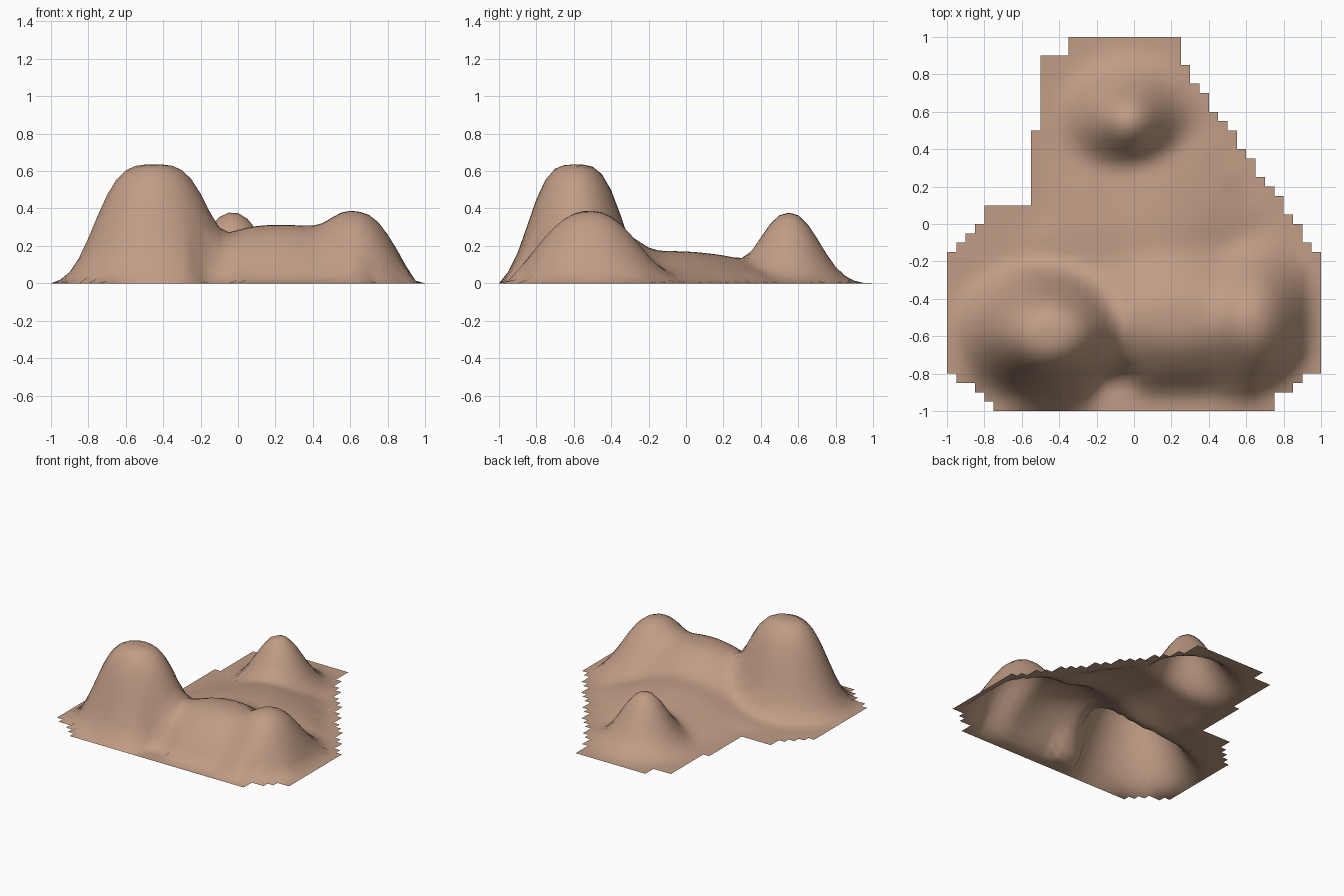
import bpy, bmesh, math

if "Cube" in bpy.data.objects:
    bpy.data.objects.remove(bpy.data.objects["Cube"])

STEP = 0.05
N = 40

# Stepped outline: from this y downwards the terrain reaches out to this x
LEFT = [(1, -.35), (.9, -.5), (.5, -.55), (.1, -.8), (0, -.85), (-.05, -.9), (-.1, -.95),
        (-.15, -1), (-.8, -.95), (-.85, -.85), (-.9, -.8), (-.95, -.75)]
RIGHT = [(1, .25), (.85, .3), (.75, .35), (.7, .4), (.6, .45), (.55, .5), (.5, .55), (.4, .6),
         (.35, .65), (.25, .7), (.2, .75), (.15, .8), (.05, .85), (0, .9), (-.1, .95),
         (-.15, 1), (-.8, .9), (-.85, .85), (-.9, .75)]

# Landforms: centre x, centre y, radius x, radius y, height, falloff power, edge fade width
FORMS = [(-.45, -.59, .355, .285, .639, 3.5, .02),   # tall flat-topped hill
         (.64, -.52, .24, .33, .37, 2.6, .13),       # right hill
         (-.03, .55, .225, .215, .383, 2.3, .02),    # back hill
         (.23, -.5, .54, .34, .315, 2.8, .2),        # ridge joining the two front hills
         (.12, -.05, .44, .44, .175, 2.2, .2),       # gentle slope to the back
         (.05, .25, .33, .25, .115, 2.2, .2)]        # saddle up to the back hill


def side(table, y):
    return [x for top, x in table if top > y][-1]


def smooth(t):
    t = max(0, min(1, t))
    return t * t * (3 - 2 * t)


def bump(x, y, edge, form):
    cx, cy, rx, ry, h, p, fade = form
    return h * smooth(edge / fade) * math.exp(-math.hypot((x - cx) / rx, (y - cy) / ry) ** p)


# Cells inside the outline
def inside(i, j):
    if not (0 <= i < N and 0 <= j < N):
        return False
    x, y = -1 + (i + .5) * STEP, -1 + (j + .5) * STEP
    return side(LEFT, y) < x < side(RIGHT, y)


cells = [(i, j) for j in range(N) for i in range(N) if inside(i, j)]
rim = [(-1 + i * STEP, -1 + j * STEP) for i in range(N + 1) for j in range(N + 1)
       if 0 < sum(inside(i - a, j - b) for a in (0, 1) for b in (0, 1)) < 4]


def height(x, y):
    edge = min(math.hypot(x - a, y - b) for a, b in rim)
    # small gully cut in the front between hill and ridge
    gully = 1 - math.exp(-((x + .1) / .12) ** 6 - ((y + .98) / .19) ** 6)
    z = sum(bump(x, y, edge, f) ** 3 for f in FORMS) ** (1 / 3) * gully
    return max(0, z - .004)


# Terrain sheet
bm = bmesh.new()
verts = {}
for i, j in cells:
    corners = []
    for k in ((i, j), (i + 1, j), (i + 1, j + 1), (i, j + 1)):
        if k not in verts:
            x, y = -1 + k[0] * STEP, -1 + k[1] * STEP
            verts[k] = bm.verts.new((x, y, height(x, y)))
        corners.append(verts[k])
    bm.faces.new(corners).smooth = True
mesh = bpy.data.meshes.new("terrain")
bm.to_mesh(mesh)
bm.free()
terrain = bpy.data.objects.new("terrain", mesh)
bpy.context.collection.objects.link(terrain)

mat = bpy.data.materials.new("sandy_rock")
mat.diffuse_color = (.53, .335, .235, 1)
mat.use_nodes = True
mat.node_tree.nodes["Principled BSDF"].inputs["Base Color"].default_value = mat.diffuse_color
mesh.materials.append(mat)
